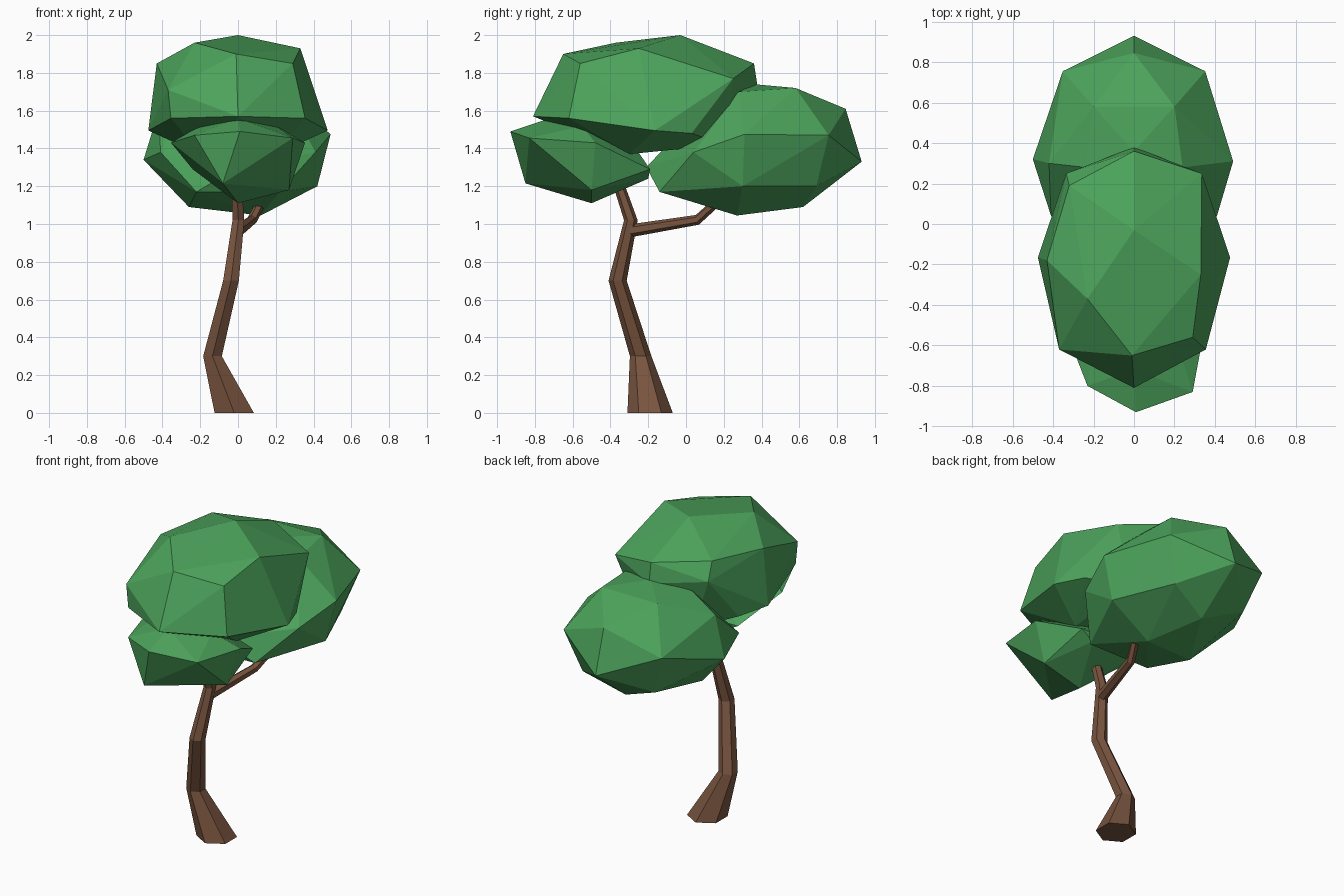
import bpy, bmesh, math
from mathutils import Vector

if "Cube" in bpy.data.objects:
    bpy.data.objects.remove(bpy.data.objects["Cube"])


def material(name, rgb):
    m = bpy.data.materials.new(name)
    m.diffuse_color = (*rgb, 1)
    m.use_nodes = True
    m.node_tree.nodes["Principled BSDF"].inputs["Base Color"].default_value = m.diffuse_color
    return m


LEAF = material("leaf_green", (0.073, 0.37, 0.107))
BARK = material("bark_brown", (0.19, 0.09, 0.05))


def finish(bm, name, mat):
    bmesh.ops.recalc_face_normals(bm, faces=bm.faces)
    mesh = bpy.data.meshes.new(name)
    bm.to_mesh(mesh)
    bm.free()
    mesh.materials.append(mat)
    bpy.context.collection.objects.link(bpy.data.objects.new(name, mesh))


def clump(name, pairs, singles):
    """Faceted foliage: hull of mirrored corner pairs plus single corners."""
    bm = bmesh.new()
    for x, y, z in pairs:
        bm.verts.new((x, y, z))
        bm.verts.new((-x, y, z))
    for p in singles:
        bm.verts.new(p)
    out = bmesh.ops.convex_hull(bm, input=bm.verts)
    loose = {v for v in out["geom_interior"] + out["geom_unused"]
             if isinstance(v, bmesh.types.BMVert) and not v.link_faces}
    bmesh.ops.delete(bm, geom=list(loose), context='VERTS')
    finish(bm, name, LEAF)


def limb(name, path, flat):
    """Six-sided tapering tube; flat keeps the rings horizontal."""
    bm = bmesh.new()
    pts = [Vector(p[:3]) for p in path]
    rings = []
    for i, p in enumerate(pts):
        d = pts[min(i + 1, len(pts) - 1)] - pts[max(i - 1, 0)]
        u, w = Vector((1, 0, 0)), Vector((0, 1, 0))
        if not flat:
            u = d.cross(Vector((0, 0, 1))).normalized()
            w = u.cross(d).normalized()
        r = path[i][3]
        angles = [math.radians(90 + 60 * k) for k in range(6)]
        rings.append([bm.verts.new(p + r * (u * math.cos(a) + w * math.sin(a))) for a in angles])
    for a, b in zip(rings, rings[1:]):
        for k in range(6):
            bm.faces.new((a[k], a[k - 1], b[k - 1], b[k]))
    bm.faces.new(rings[0])
    bm.faces.new(rings[-1])
    finish(bm, name, BARK)


# Trunk and side branch (x, y, z, radius)
limb("trunk", [(-0.02, -0.19, 0, 0.12), (-0.135, -0.24, 0.3, 0.057), (-0.037, -0.362, 0.7, 0.048),
               (0.002, -0.292, 1.02, 0.036), (-0.01, -0.37, 1.25, 0.03)], True)
limb("branch", [(0.0, -0.29, 0.965, 0.034), (0.075, 0.06, 1.022, 0.027),
                (0.13, 0.18, 1.13, 0.024)], False)

# Upper foliage
clump("upper_foliage",
      [(0.355, -0.62, 1.56), (0.475, -0.165, 1.495), (0.335, 0.25, 1.77),
       (0.40, 0.03, 1.48), (0.2, -0.3, 1.37), (0.2, 0.2, 1.42)],
      [(0, -0.03, 2.0), (-0.01, -0.65, 1.9), (0, -0.81, 1.57), (0.29, -0.56, 1.85),
       (0.33, -0.25, 1.93), (-0.43, -0.18, 1.85), (-0.23, -0.37, 1.96), (-0.37, -0.62, 1.71),
       (-0.32, 0.19, 1.88), (0, 0.36, 1.85), (0, 0.38, 1.72)])

# Back foliage
clump("back_foliage",
      [(0.352, 0.755, 1.47), (0.2, 0.58, 1.72), (0.24, 0.28, 1.70),
       (0.26, 0.69, 1.2), (0.41, 0.04, 1.38), (0.22, -0.14, 1.17)],
      [(0, 0.93, 1.33), (0, 0.845, 1.61), (0.49, 0.31, 1.475), (0.42, 0.3, 1.2),
       (-0.5, 0.32, 1.34), (-0.42, 0.3, 1.6), (-0.26, 0.2, 1.09), (0.12, 0.27, 1.045),
       (0, 0.62, 1.09), (0, 0.36, 1.74), (0, -0.21, 1.3), (0, -0.08, 1.44)])

# Front foliage
clump("front_foliage",
      [(0.355, -0.48, 1.43), (0.24, -0.19, 1.29), (0.2, -0.55, 1.52), (0.15, -0.2, 1.24)],
      [(0.01, -0.93, 1.49), (0.29, -0.83, 1.455), (-0.23, -0.8, 1.47), (-0.08, -0.85, 1.215),
       (0, -0.5, 1.11), (0.27, -0.5, 1.18), (0, -0.72, 1.56), (0, -0.3, 1.45)])
